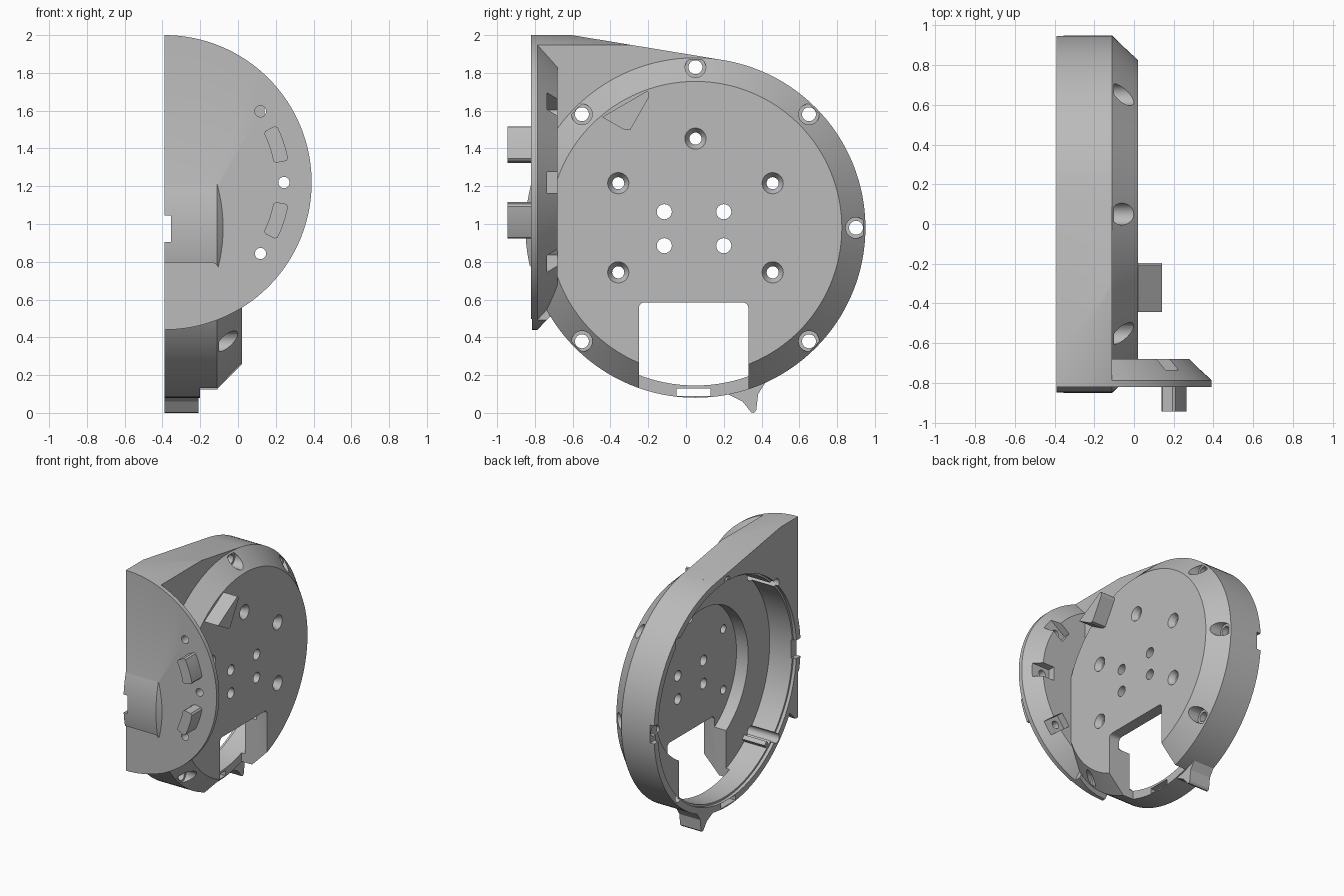
import bpy, bmesh
from math import radians, sin, cos

old = bpy.data.objects.get("Cube")
if old:
    bpy.data.objects.remove(old, do_unlink=True)

grey = bpy.data.materials.new("plain grey")
grey.use_nodes = True
colour = (0.5, 0.5, 0.5, 1)
grey.diffuse_color = colour
grey.node_tree.nodes["Principled BSDF"].inputs["Base Color"].default_value = colour

DISH = (0.05, 0.98)     # dish axis in y, z
PLATE = (-0.39, 1.22)   # front plate axis in x, z
BACK, RIM, FACE = -0.39, -0.11, 0.02


def polar(c, r, deg):
    return (c[0] + r * cos(radians(deg)), c[1] + r * sin(radians(deg)))


def arc(c, r, start, end, n):
    return [polar(c, r, start + (end - start) * i / n) for i in range(n + 1)]


def circle(c, r, n=128):
    return arc(c, r, 0, 360, n)[:-1]


def loft(bm, axis, sections):
    """Skin matching outlines placed along the x or y axis."""
    rings = []
    for d, pts in sections:
        rings.append([bm.verts.new((d, u, v) if axis == "x" else (u, d, v))
                      for u, v in pts])
    n = len(rings[0])
    for a, b in zip(rings, rings[1:]):
        for i in range(n):
            j = (i + 1) % n
            bm.faces.new((a[i], a[j], b[j], b[i]))
    bm.faces.new(rings[0])
    bm.faces.new(rings[-1])
    bmesh.ops.recalc_face_normals(bm, faces=bm.faces[:])


def make(name, axis, *shapes):
    bm = bmesh.new()
    for sections in shapes:
        loft(bm, axis, sections)
    mesh = bpy.data.meshes.new(name)
    bm.to_mesh(mesh)
    bm.free()
    mesh.materials.append(grey)
    ob = bpy.data.objects.new(name, mesh)
    bpy.context.collection.objects.link(ob)
    return ob


def combine(base, tool, operation):
    mod = base.modifiers.new("combine", "BOOLEAN")
    mod.operation, mod.solver, mod.object = operation, "EXACT", tool
    bpy.context.view_layer.objects.active = base
    bpy.ops.object.modifier_apply(modifier=mod.name)
    bpy.data.objects.remove(tool, do_unlink=True)


def prism(pts, a, b):
    return [(a, pts), (b, pts)]


def rect(u0, u1, v0, v1):
    return [(u0, v0), (u1, v0), (u1, v1), (u0, v1)]


# Round chamfered dish
housing = make("housing", "x", [(BACK, circle(DISH, 0.9)), (RIM, circle(DISH, 0.9)),
                                (FACE, circle(DISH, 0.775))])

# Front block, tangent to the dish and rounded to the plate radius
block = make("block", "x", prism([(0.196, 1.868), (-0.8, 2.032), (-0.8, 0.4), (-0.79, 0.44),
                                  (-0.72, 0.51), (-0.62, 0.42), (0, 1)], BACK, RIM))
combine(block, make("trim", "y", prism(circle(PLATE, 0.78), -1, 1)), "INTERSECT")
combine(housing, block, "UNION")


# Half-round front plate with a chamfered inner edge
def half(r):
    return arc(PLATE, r, -90, 90, 64)


plate = make("plate", "y", [(-0.82, half(0.78)), (-0.787, half(0.78)), (-0.68, half(0.67))])
combine(housing, plate, "UNION")

# Stepped hollow behind the face
hollow = make("hollow", "x", [(-0.5, circle(DISH, 0.85)), (-0.365, circle(DISH, 0.85)),
                              (-0.365, circle(DISH, 0.835)), (-0.17, circle(DISH, 0.835)),
                              (-0.17, circle(DISH, 0.57)), (-0.07, circle(DISH, 0.57))])
combine(housing, hollow, "DIFFERENCE")

# Window with rounded upper corners
window = [(-0.25, -0.1), (0.33, -0.1)] + arc((0.3, 0.555), 0.03, 0, 90, 6) \
    + arc((-0.22, 0.555), 0.03, 90, 180, 6)
combine(housing, make("window", "x", prism(window, -0.2, 0.2)), "DIFFERENCE")

# Slot below the window, and the notches on the back edge
combine(housing, make("slot", "x", prism(rect(-0.05, 0.13, 0.09, 0.13), -0.6, 0.1)), "DIFFERENCE")
combine(housing, make("notch", "y", prism(rect(-0.5, -0.355, 0.905, 1.045), -1, 1.1)), "DIFFERENCE")

# Shallow panel on the front plate
panel = [(-0.5, 0.3), (-0.1, 0.3)] + arc((-0.14, 0.755), 0.04, 0, 90, 6) + [(-0.5, 0.795)]
combine(housing, make("panel", "y", prism(panel, -0.9, -0.815)), "DIFFERENCE")

# Counterbored rim holes, countersunk face holes and plain centre holes
holes = []
for deg in (-135, -45, 0, 45, 90, 135):
    c = polar(DISH, 0.85, deg)
    holes.append([(-0.6, circle(c, 0.037, 24)), (-0.1, circle(c, 0.037, 24)),
                  (-0.1, circle(c, 0.055, 24)), (0.1, circle(c, 0.055, 24))])
for deg in (-150, -30, 30, 90, 150):
    c = polar(DISH, 0.472, deg)
    holes.append([(-0.15, circle(c, 0.032, 24)), (-0.02, circle(c, 0.032, 24)),
                  (0.021, circle(c, 0.057, 24)), (0.1, circle(c, 0.057, 24))])
for y in (-0.115, 0.2):
    for z in (0.885, 1.065):
        holes.append(prism(circle((y, z), 0.04, 24), -0.15, 0.1))
combine(housing, make("holes", "x", *holes), "DIFFERENCE")

# Plate holes, each with a channel across the chamfer
for deg in (-36.5, 0, 36.5):
    c = polar(PLATE, 0.633, deg)
    combine(housing, make("hole", "y", prism(circle(c, 0.03, 24), -0.9, -0.6)), "DIFFERENCE")
    du, dv = cos(radians(deg)), sin(radians(deg))
    channel = [(PLATE[0] + r * du - s * dv, PLATE[1] + r * dv + s * du)
               for r, s in rect(0.57, 0.9, -0.055, 0.055)]
    combine(housing, make("channel", "y", prism(channel, -0.735, -0.6)), "DIFFERENCE")

# Curved pegs on the front plate
parts = [housing]
for name, side in (("upper_peg", 1), ("lower_peg", -1)):
    pts = arc(PLATE, 0.667, side * 11, side * 26, 8)
    pts += [polar(PLATE, 0.655, side * 27), polar(PLATE, 0.6, side * 27)]
    pts += arc(PLATE, 0.588, side * 26, side * 11, 8)
    pts += [polar(PLATE, 0.6, side * 10), polar(PLATE, 0.655, side * 10)]
    parts.append(make(name, "y", prism(pts, -0.945, -0.8)))

# Wedge on the face
wedge = [(-0.444, 1.566), (-0.323, 1.497), (-0.296, 1.497), (-0.196, 1.672),
         (-0.196, 1.695), (-0.206, 1.704)]
parts.append(make("face_wedge", "x", prism(wedge, 0, 0.14)))

# Pointed foot under the rim
foot = [(0.2, 0.12), (0.23, 0.095), (0.3, 0.06), (0.345, 0.003), (0.36, 0), (0.372, 0.015),
        (0.382, 0.1), (0.42, 0.16)]
parts.append(make("foot", "x", prism(foot, BACK, -0.21)))

# Stop bar inside the hollow
bar = [polar(DISH, r, d) for r, d in rect(0.8, 0.845, 229, 231.5)]
parts.append(make("stop_bar", "x", prism(bar, -0.36, -0.165)))

# Smooth curves with sharp edges
bpy.ops.object.select_all(action="DESELECT")
for ob in parts:
    ob.select_set(True)
bpy.context.view_layer.objects.active = housing
bpy.ops.object.shade_smooth_by_angle(angle=radians(25))
